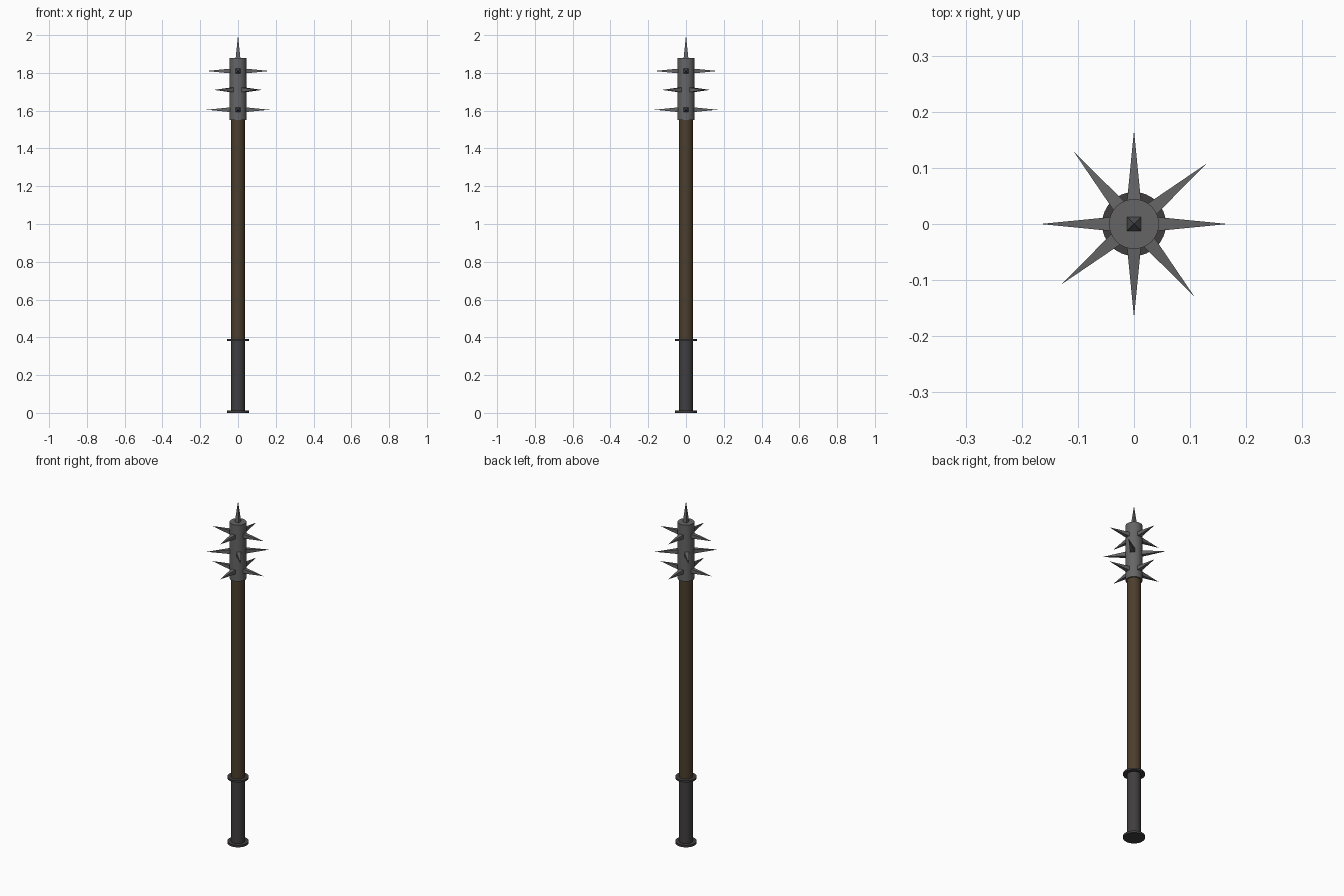
import bpy, math
from mathutils import Vector

if "Cube" in bpy.data.objects:
    bpy.data.objects.remove(bpy.data.objects["Cube"])


def material(name, rgb):
    m = bpy.data.materials.new(name)
    m.diffuse_color = (*rgb, 1)
    m.use_nodes = True
    m.node_tree.nodes["Principled BSDF"].inputs["Base Color"].default_value = m.diffuse_color
    return m


STEEL = material("steel grey", (0.13, 0.13, 0.13))
WOOD = material("dark wood", (0.072, 0.048, 0.025))
WRAP = material("grip charcoal", (0.052, 0.048, 0.05))


def cylinder(name, r, z0, z1, mat, bevel=0):
    bpy.ops.mesh.primitive_cylinder_add(vertices=32, radius=r, depth=z1 - z0,
                                        location=(0, 0, (z0 + z1) / 2))
    o = bpy.context.object
    o.name = name
    o.data.materials.append(mat)
    if bevel:
        b = o.modifiers.new("bevel", "BEVEL")
        b.width, b.segments = bevel, 1
    bpy.ops.object.shade_smooth_by_angle(angle=math.radians(30))
    return o


def spike(name, base, direction, length, half=0.0125):
    # four-sided pyramid pointing along direction
    d = Vector(direction).normalized()
    bpy.ops.mesh.primitive_cone_add(vertices=4, radius1=half * math.sqrt(2), radius2=0,
                                    depth=length, location=Vector(base) + d * length / 2)
    o = bpy.context.object
    o.name = name
    # turn the square base so that its edges are level
    for v in o.data.vertices:
        x, y, z = v.co
        c = math.sqrt(0.5)
        v.co = (c * (x - y), c * (x + y), z)
    o.rotation_euler = d.to_track_quat('Z', 'Y').to_euler()
    o.data.materials.append(STEEL)


# handle
cylinder("grip", 0.036, 0.005, 0.385, WRAP)
cylinder("shaft", 0.037, 0.385, 1.56, WOOD)
cylinder("pommel_flange", 0.057, 0.0, 0.012, WRAP)
cylinder("grip_flange", 0.057, 0.38, 0.39, WRAP)

# head
cylinder("head", 0.0445, 1.55, 1.88, STEEL)
spike("top_spike", (0, 0, 1.878), (0, 0, 1), 0.122)

# three rows of spikes, the middle row turned between the others
for row, (z, turn) in enumerate([(1.605, 0), (1.71, 39.8), (1.81, 0)]):
    for k in range(4):
        a = math.radians(turn + 90 * k)
        d = Vector((math.cos(a), math.sin(a), 0))
        spike(f"spike_{row}_{k}", d * 0.04 + Vector((0, 0, z)), d, 0.127)
